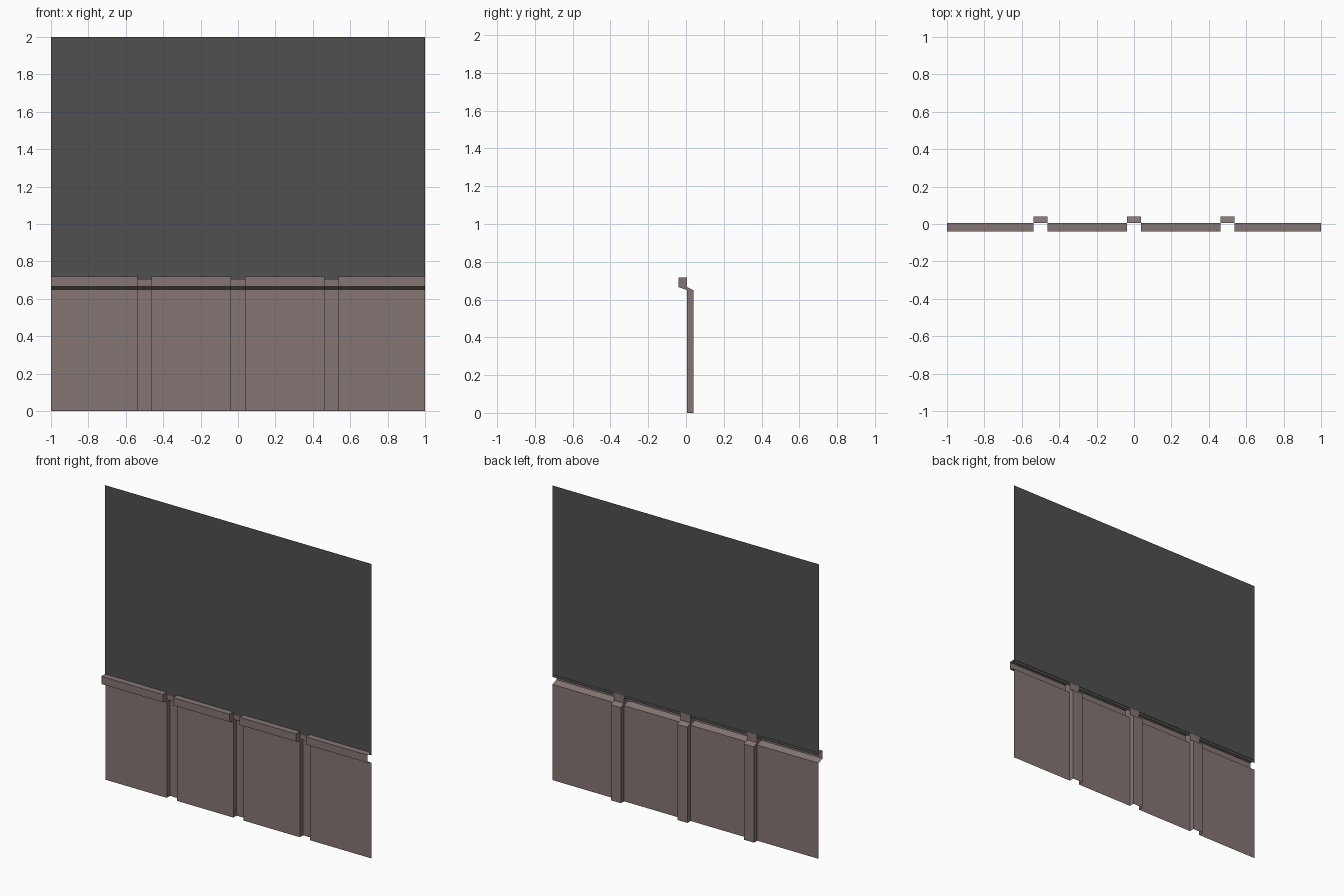
import bpy, bmesh

if "Cube" in bpy.data.objects:
    bpy.data.objects.remove(bpy.data.objects["Cube"])


def material(name, rgb):
    m = bpy.data.materials.new(name)
    m.diffuse_color = (*rgb, 1)
    m.use_nodes = True
    m.node_tree.nodes["Principled BSDF"].inputs["Base Color"].default_value = m.diffuse_color
    return m


def add_object(name, bm, mat):
    bmesh.ops.remove_doubles(bm, verts=bm.verts, dist=0.0001)
    me = bpy.data.meshes.new(name)
    bm.to_mesh(me)
    bm.free()
    ob = bpy.data.objects.new(name, me)
    me.materials.append(mat)
    bpy.context.collection.objects.link(ob)
    return ob


def face(bm, pts):
    bm.faces.new([bm.verts.new(p) for p in pts])


def strip(bm, profile, x0, x1):
    # sweep an open (y, z) profile along x, profile listed top to bottom
    for (ya, za), (yb, zb) in zip(profile, profile[1:]):
        face(bm, [(x0, ya, za), (x0, yb, zb), (x1, yb, zb), (x1, ya, za)])


grey = material("wall_grey", (0.08, 0.08, 0.08))
brown = material("panel_brown", (0.23, 0.18, 0.175))

# Upper wall: a single thin sheet, slightly overlapping the rail
bm = bmesh.new()
strip(bm, [(0.003, 2.0), (0.003, 0.70)], -1, 1)
add_object("upper_wall", bm, grey)

# Wainscot: raised panels with a top rail, split by recessed grooves
panel = [(-0.039, 0.718), (-0.039, 0.666), (0.004, 0.65), (0.004, 0)]
groove = [(0.006, 0.718), (0.006, 0.666), (0.039, 0.65), (0.039, 0)]
rail_top = [(0.006, 0.718)]
half = 0.038
centres = [-0.5, 0, 0.5]

bm = bmesh.new()
edges = [-1] + [c + s * half for c in centres for s in (-1, 1)] + [1]
for i, (x0, x1) in enumerate(zip(edges, edges[1:])):
    strip(bm, groove if i % 2 else rail_top + panel, x0, x1)

# Groove side walls joining the two profiles
for i, x in enumerate(edges[1:-1]):
    for k in range(3):
        quad = [panel[k], groove[k], groove[k + 1], panel[k + 1]]
        if i % 2:
            quad.reverse()
        face(bm, [(x, y, z) for y, z in reversed(quad)])
add_object("wainscot_panelling", bm, brown)
